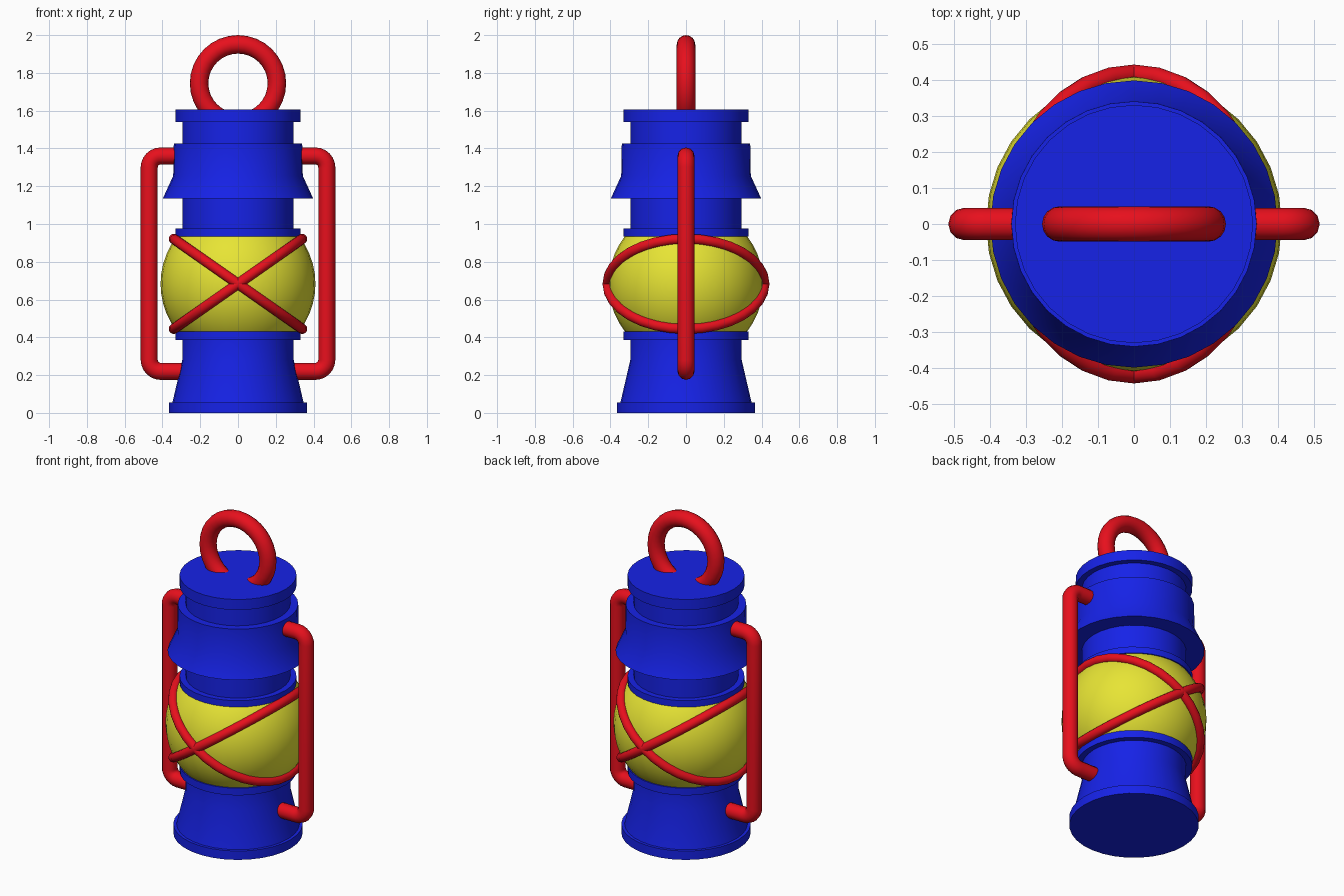
import bpy, bmesh, math
from mathutils import Vector

if "Cube" in bpy.data.objects:
    bpy.data.objects.remove(bpy.data.objects["Cube"])


def material(name, color):
    m = bpy.data.materials.new(name)
    m.diffuse_color = (*color, 1)
    m.use_nodes = True
    m.node_tree.nodes["Principled BSDF"].inputs["Base Color"].default_value = m.diffuse_color
    return m


BLUE = material("blue_paint", (0.008, 0.016, 0.8))
RED = material("red_paint", (0.8, 0.005, 0.012))
YELLOW = material("yellow_glass", (0.8, 0.78, 0.035))


def finish(name, mat):
    ob = bpy.context.object
    ob.name = ob.data.name = name
    ob.data.materials.clear()
    ob.data.materials.append(mat)
    bpy.ops.object.shade_smooth_by_angle(angle=math.radians(35))
    return ob


def select(ob):
    bpy.ops.object.select_all(action='DESELECT')
    ob.select_set(True)
    bpy.context.view_layer.objects.active = ob


def lathe(name, profile, mat, sides=32):
    """Closed solid turned around z from (radius, height) pairs."""
    pts = [(0, profile[0][1])] + profile + [(0, profile[-1][1])]
    bm = bmesh.new()
    verts = [bm.verts.new((r, 0, z)) for r, z in pts]
    edges = [bm.edges.new(pair) for pair in zip(verts, verts[1:])]
    bmesh.ops.spin(bm, geom=verts + edges, cent=(0, 0, 0), axis=(0, 0, 1),
                   angle=math.tau, steps=sides, use_merge=False)
    bmesh.ops.remove_doubles(bm, verts=bm.verts, dist=1e-4)
    bmesh.ops.recalc_face_normals(bm, faces=bm.faces)
    me = bpy.data.meshes.new(name)
    bm.to_mesh(me)
    bm.free()
    ob = bpy.data.objects.new(name, me)
    bpy.context.collection.objects.link(ob)
    select(ob)
    return finish(name, mat)


def torus(name, z, major, minor, rotation, mat):
    bpy.ops.mesh.primitive_torus_add(location=(0, 0, z), rotation=rotation,
                                     major_radius=major, minor_radius=minor,
                                     major_segments=32, minor_segments=16)
    return finish(name, mat)


def rounded_tube(name, corners, bend, radius, mat):
    """Round tube along a polyline whose inner corners are filleted."""
    pts = [Vector(c) for c in corners]
    path = [pts[0]]
    for a, b, c in zip(pts, pts[1:], pts[2:]):
        u, v = (a - b).normalized() * bend, (c - b).normalized() * bend
        for i in range(7):
            t = i / 6 * math.pi / 2
            path.append(b + u * (1 - math.sin(t)) + v * (1 - math.cos(t)))
    path.append(pts[-1])
    cu = bpy.data.curves.new(name, 'CURVE')
    cu.dimensions = '3D'
    cu.bevel_depth = radius
    cu.bevel_resolution = 4
    cu.use_fill_caps = True
    sp = cu.splines.new('POLY')
    sp.points.add(len(path) - 1)
    for p, co in zip(sp.points, path):
        p.co = (*co, 1)
    ob = bpy.data.objects.new(name, cu)
    bpy.context.collection.objects.link(ob)
    select(ob)
    bpy.ops.object.convert(target='MESH')
    return finish(name, mat)


# Fuel base with foot and upper rim
lathe("base", [(0.365, 0), (0.365, 0.055), (0.347, 0.055), (0.295, 0.28),
               (0.295, 0.385), (0.33, 0.385), (0.33, 0.43)], BLUE)

# Glass globe
bpy.ops.mesh.primitive_uv_sphere_add(segments=32, ring_count=24, radius=0.41,
                                     location=(0, 0, 0.683))
finish("globe", YELLOW)

# Chimney: lower rim, neck, flared hood, upper neck and cap
lathe("chimney", [(0.33, 0.935), (0.33, 0.975), (0.295, 0.975), (0.295, 1.135),
                  (0.398, 1.135), (0.343, 1.255), (0.34, 1.425),
                  (0.295, 1.425), (0.295, 1.54), (0.33, 1.54),
                  (0.33, 1.605)], BLUE)

# Hanging ring
torus("hanging_ring", 1.745, 0.206, 0.049, (math.pi / 2, 0, 0), RED)

# Crossed guard wires and side frame tubes
for side, label in ((1, "right"), (-1, "left")):
    torus(f"guard_wire_{label}", 0.683, 0.415, 0.027,
          (0, side * math.radians(35), 0), RED)
    rounded_tube(f"side_tube_{label}",
                 [(side * 0.27, 0, 0.22), (side * 0.47, 0, 0.22),
                  (side * 0.47, 0, 1.36), (side * 0.27, 0, 1.36)],
                 0.06, 0.045, RED)
